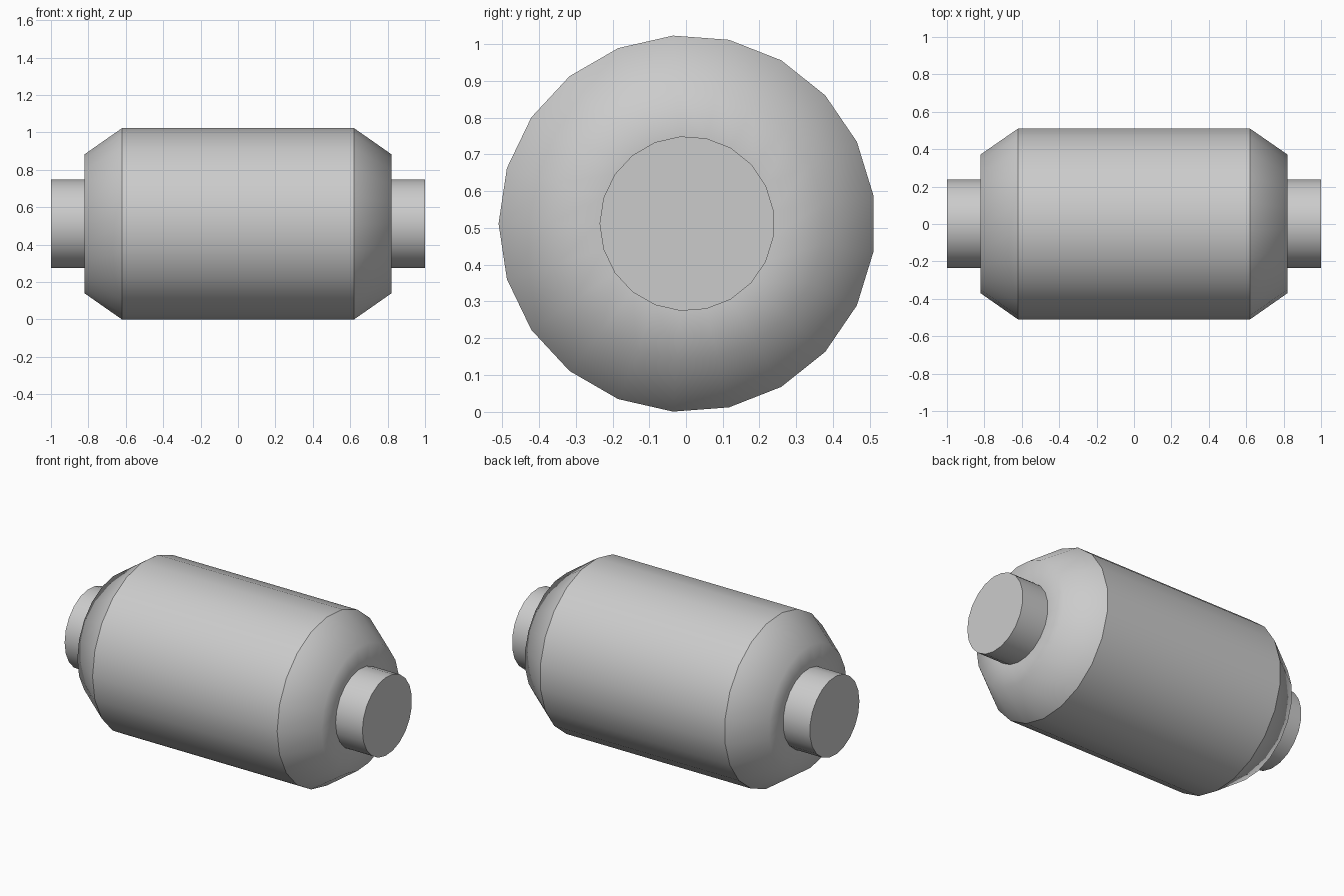
import bpy, bmesh
from math import cos, sin, pi

if "Cube" in bpy.data.objects:
    bpy.data.objects.remove(bpy.data.objects["Cube"])

SIDES = 21
R = 0.513
CENTRE_Y = R * (1 - cos(pi / SIDES)) / 2      # odd side count: recentre in y
CENTRE_Z = R * sin(pi * 10 / SIDES)           # lowest corner rests on z = 0


def lathe_x(name, profile, sharp, cap_first=False, cap_last=False):
    """Turn an (x, radius) profile round the x axis; sharp lists hard-edged rings."""
    bm = bmesh.new()
    rings = []
    for x, r in profile:
        rings.append([bm.verts.new((x, CENTRE_Y - r * cos(2 * pi * k / SIDES),
                                    CENTRE_Z + r * sin(2 * pi * k / SIDES)))
                      for k in range(SIDES)])
    for a, b in zip(rings, rings[1:]):
        for k in range(SIDES):
            n = (k + 1) % SIDES
            bm.faces.new((a[k], a[n], b[n], b[k])).smooth = True
    if cap_first:
        bm.faces.new(rings[0])
    if cap_last:
        bm.faces.new(rings[-1])
    for i in sharp:
        for k in range(SIDES):
            bm.edges.get((rings[i][k], rings[i][(k + 1) % SIDES])).smooth = False
    bmesh.ops.recalc_face_normals(bm, faces=bm.faces)
    mesh = bpy.data.meshes.new(name)
    bm.to_mesh(mesh)
    bm.free()
    obj = bpy.data.objects.new(name, mesh)
    bpy.context.collection.objects.link(obj)
    return obj


# Whole turned roller: end stub, shoulder, cone, barrel, mirrored to the other end
half = [(1.0, 0.238), (0.82, 0.238), (0.82, 0.373), (0.62, R)]
profile = [(-x, r) for x, r in half] + half[::-1]
lathe_x("roller", profile, sharp=(0, 1, 3, 4, 6, 7), cap_first=True, cap_last=True)
